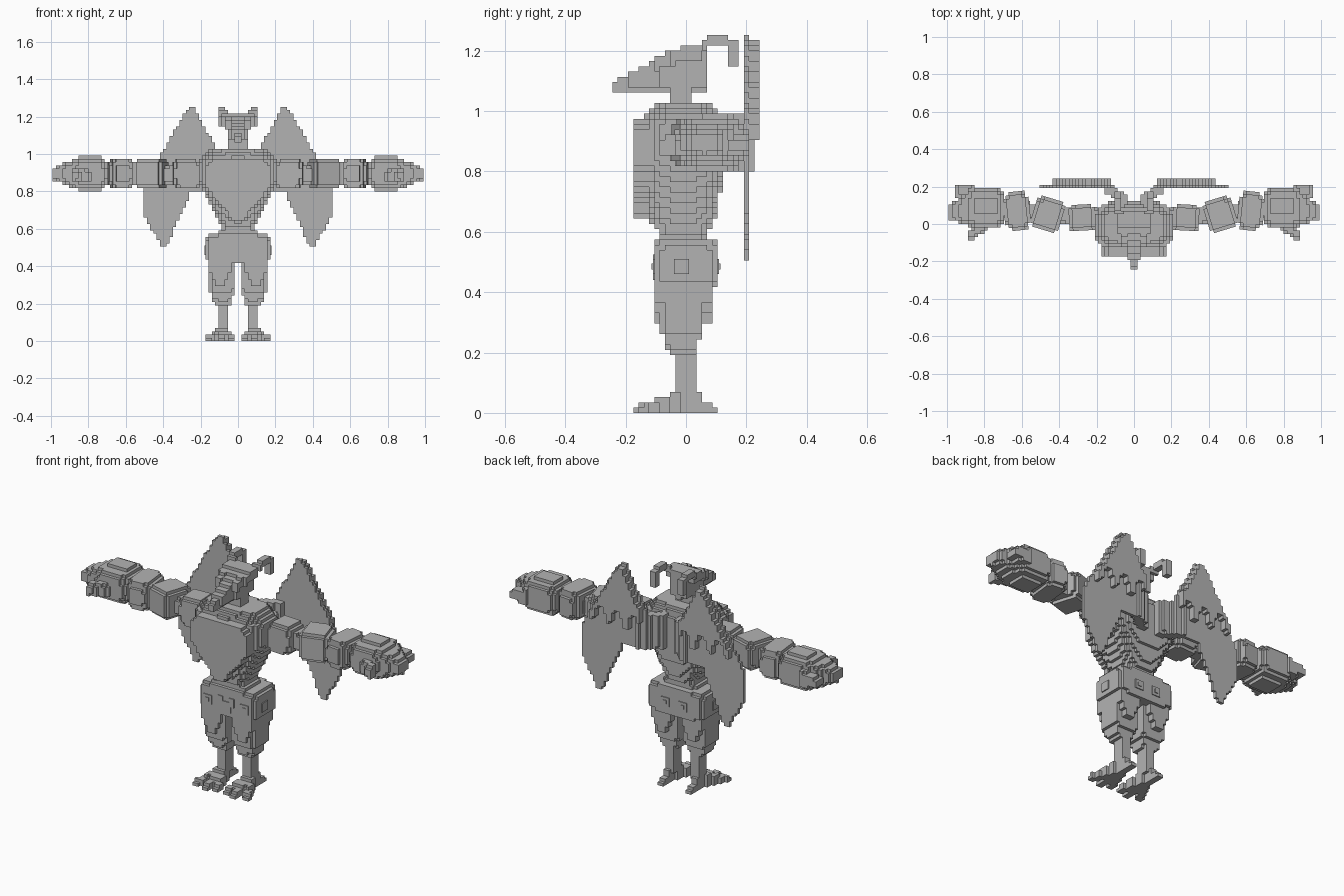
import bpy, bmesh, math
from mathutils import Matrix

cube = bpy.data.objects.get("Cube")
if cube:
    bpy.data.objects.remove(cube, do_unlink=True)

BLOCK = 0.0174  # edge of one block
X, Y, Z = range(3)

grey = bpy.data.materials.new("stone grey")
grey.use_nodes = True
grey.diffuse_color = (0.45, 0.45, 0.45, 1)
for node in grey.node_tree.nodes:
    if node.type == 'BSDF_PRINCIPLED':
        node.inputs["Base Color"].default_value = grey.diffuse_color


def ramp(value, low, high, start, end):
    """Straight change from start to end, held level outside low and high."""
    part = min(max((value - low) / (high - low), 0), 1)
    return start + (end - start) * part


def span(low, high):
    """Centre and half size of a range."""
    return (low + high) / 2, (high - low) / 2


def barrel(value, low, high, ends):
    """Full size in the middle, shrinking to a fraction at both ends."""
    middle, half = span(low, high)
    return ramp(abs(value - middle), half * .6, half, 1, ends)


def finish(name, bm, mirror):
    mesh = bpy.data.meshes.new(name)
    bm.to_mesh(mesh)
    bm.free()
    mesh.materials.append(grey)
    obj = bpy.data.objects.new(name, mesh)
    bpy.context.collection.objects.link(obj)
    if mirror:
        modifier = obj.modifiers.new("other side", 'MIRROR')
        modifier.use_mirror_merge = False


def fill(axis, start, end, section, power):
    """Block positions inside a form described slice by slice along an axis."""
    u, w = [a for a in range(3) if a != axis]
    cells = set()
    for s in range(round(start / BLOCK), round(end / BLOCK)):
        mid_u, half_u, mid_w, half_w = section((s + .5) * BLOCK)
        if min(half_u, half_w) <= 0:
            continue
        for i in range(math.floor((mid_u - half_u) / BLOCK), math.ceil((mid_u + half_u) / BLOCK)):
            for j in range(math.floor((mid_w - half_w) / BLOCK), math.ceil((mid_w + half_w) / BLOCK)):
                off_u = abs((i + .5) * BLOCK - mid_u) / half_u
                off_w = abs((j + .5) * BLOCK - mid_w) / half_w
                if off_u ** power + off_w ** power <= 1:
                    cell = [s] * 3
                    cell[u], cell[w] = i, j
                    cells.add(tuple(cell))
    return cells


def solid(name, axis, start, end, section, power=4, mirror=False, turn=0):
    """Build the outer faces of the blocks that fill a form."""
    cells = fill(axis, start, end, section, power)
    bm = bmesh.new()
    corners = {}
    for cell in cells:
        for normal in (X, Y, Z):
            for side in (0, 1):
                near = list(cell)
                near[normal] += side or -1
                if tuple(near) in cells:
                    continue
                ring = []
                for du, dw in ((0, 0), (1, 0), (1, 1), (0, 1)):
                    point = list(cell)
                    point[normal] += side
                    point[normal - 2] += du
                    point[normal - 1] += dw
                    key = tuple(point)
                    if key not in corners:
                        corners[key] = bm.verts.new([c * BLOCK for c in key])
                    ring.append(corners[key])
                bm.faces.new(ring if side else ring[::-1])
    if turn:
        middle = sum((v.co for v in bm.verts), bm.verts[:][0].co * 0) / len(bm.verts)
        bmesh.ops.rotate(bm, verts=bm.verts[:], cent=middle,
                         matrix=Matrix.Rotation(math.radians(turn), 3, 'Z'))
    finish(name, bm, mirror)


def plate(name, centre, size, mirror=False):
    bm = bmesh.new()
    bmesh.ops.create_cube(bm, size=1)
    bmesh.ops.scale(bm, vec=size, verts=bm.verts)
    bmesh.ops.translate(bm, vec=centre, verts=bm.verts)
    finish(name, bm, mirror)


# Torso, chest plate and neck
def torso(z):
    shoulder = ramp(z, .96, 1.02, 0, .05)
    width = ramp(z, .58, .86, .07, .21) - shoulder
    depth = ramp(z, .58, .62, .06, .1) + ramp(z, .62, .8, 0, .04) - shoulder
    return 0, width, -.01, depth


def chest(z):
    width = ramp(z, .65, .82, .03, .17) - ramp(z, .93, .97, 0, .04)
    return 0, width, *span(-.17, -.08)


solid("torso", Z, .58, 1.02, torso, power=3)
solid("chest_plate", Z, .65, .97, chest, power=20)
solid("neck", Z, 1, 1.1, lambda z: (0, .05, -.015, .04))


# Head with a long pointed beak, and hooked horns
def head(y):
    height = ramp(y, -.24, 0, .015, .075)
    return 0, ramp(y, -.24, 0, .018, .06), 1.07 + height, height


solid("head", Y, -.24, .07, head, power=5)
solid("brows", Y, -.1, .05, lambda y: (ramp(y, -.1, 0, .05, .07), .02,
                                       ramp(y, -.1, 0, 1.16, 1.19), .025), mirror=True)
solid("horns", Y, .03, .14, lambda y: (ramp(y, .03, .1, .07, .09), .018,
                                       ramp(y, .03, .1, 1.2, 1.24), .018), power=6, mirror=True)
solid("horn_hooks", Z, 1.14, 1.24, lambda z: (.09, .018, .15, .018), power=6, mirror=True)


# Wings: a thin membrane, a scalloped layer behind it, and a root at the back
def wing_top(x):
    return ramp(x, .1, .24, 1, 1.26) - ramp(x, .26, .51, 0, .43)


def membrane(x):
    bottom = .8 - ramp(x, .25, .38, 0, .29) + ramp(x, .41, .51, 0, .17)
    return *span(.185, .21), *span(bottom, wing_top(x))


def bones(x):
    bottom = .88 + .12 * abs(math.sin(x * 30))
    return *span(.21, .245), *span(bottom, wing_top(x) - .02)


solid("wing_membranes", X, .1, .51, membrane, power=20, mirror=True)
solid("wing_bones", X, .12, .46, bones, power=20, mirror=True)
solid("wing_roots", X, .03, .16, lambda x: (ramp(x, .03, .16, .12, .2), .03, .9, .1),
      power=6, mirror=True)

# Arms: barrel segments over a thinner core
solid("arm_cores", X, .19, .75, lambda x: (ramp(x, .2, .75, .03, .09), .045, .89, .05), mirror=True)
for name, start, end, middle, depth, turn in (
        ("upper_arms", .2, .35, .03, .07, -3),
        ("forearms", .38, .54, .05, .09, 17),
        ("cuffs", .56, .69, .07, .1, -6)):
    def segment(x):
        size = barrel(x, start, end, .7)
        return middle, depth * size, .895, .08 * size
    solid(name, X, start, end, segment, mirror=True, turn=turn)


# Hands tapering to a point, with a thumb and an outer finger
def hand(x):
    size = ramp(x, .7, .73, .7, 1) - ramp(x, .85, 1, 0, .7)
    return ramp(x, .85, 1, .09, .06), .11 * size, .895, .09 * size


solid("hands", X, .7, 1, hand, power=3, mirror=True)
solid("thumbs", X, .78, .88, lambda x: (ramp(x, .78, .88, 0, -.06), .03, .88, .035), mirror=True)
solid("fingers", X, .86, .96, lambda x: (.175, .03, .89, ramp(x, .86, .96, .05, .02)), mirror=True)


# Belt with buckle, studs and hanging panels
def belt(z):
    size = barrel(z, .42, .57, .9)
    return 0, .172 * size, 0, .105 * size


solid("belt", Z, .42, .57, belt, power=8)
solid("waist", Z, .56, .62, lambda z: (0, ramp(z, .56, .6, .14, .08), -.01, .075), power=8)
for name, x, y in (("front_stud", .115, -.105), ("back_stud", .055, .105)):
    plate(name + "s", (x, y, .485), (.05, .009, .05), mirror=True)
    plate(name + "_centres", (x, y * 1.04, .485), (.02, .009, .02), mirror=True)
plate("side_studs", (.175, -.015, .485), (.009, .05, .05), mirror=True)
plate("buckle", (0, -.105, .47), (.06, .009, .06))
plate("buckle_ears", (.035, -.105, .5), (.03, .009, .05), mirror=True)
for name, low, high in (("front_panels", -.1, -.07), ("back_panels", .05, .08)):
    solid(name, Z, .3, .44, lambda z: (.095, ramp(z, .3, .38, .02, .06), *span(low, high)),
          power=20, mirror=True)


# Legs
def thigh(z):
    size = ramp(z, .2, .28, .6, 1)
    return .084, .073 * size, -.013, .07 * size


solid("thighs", Z, .2, .44, thigh, power=6, mirror=True)
solid("shins", Z, .05, .22, lambda z: (.08, .02, 0, ramp(z, .05, .1, .05, .036)),
      power=6, mirror=True)

# Feet: three splayed toes and a rear spur
for name, tip, reach in (("inner_toes", .025, -.16), ("middle_toes", .09, -.18),
                         ("outer_toes", .16, -.16)):
    def toe(y):
        height = ramp(y, reach, 0, .01, .04)
        return ramp(y, reach, 0, tip, .083), .02, height, height
    solid(name, Y, reach, .03, toe, power=6, mirror=True)
solid("rear_spurs", Y, 0, .1, lambda y: (.083, .018, *span(0, ramp(y, 0, .1, .08, .02))),
      power=6, mirror=True)
